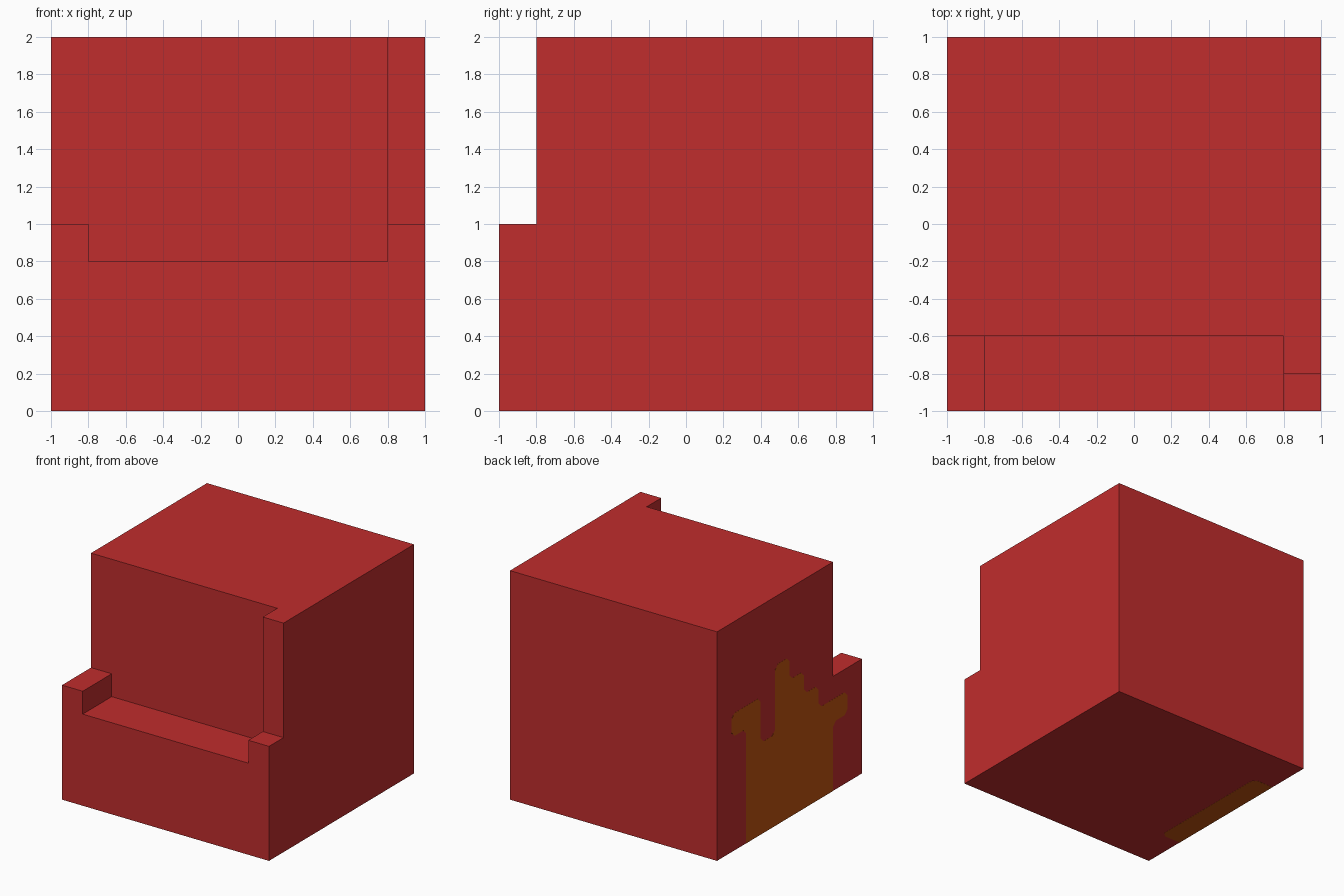
import bpy
import bmesh
from mathutils import Vector

cube = bpy.data.objects.get("Cube")
if cube:
    bpy.data.objects.remove(cube, do_unlink=True)


def material(name, rgb):
    mat = bpy.data.materials.new(name)
    mat.use_nodes = True
    color = (*rgb, 1)
    mat.diffuse_color = color
    mat.node_tree.nodes["Principled BSDF"].inputs["Base Color"].default_value = color
    return mat


def finish(name, bm, mat=None):
    bmesh.ops.recalc_face_normals(bm, faces=bm.faces)
    mesh = bpy.data.meshes.new(name)
    bm.to_mesh(mesh)
    bm.free()
    if mat:
        mesh.materials.append(mat)
    obj = bpy.data.objects.new(name, mesh)
    bpy.context.collection.objects.link(obj)
    return obj


def box(name, low, high, mat=None):
    low, high = Vector(low), Vector(high)
    bm = bmesh.new()
    bmesh.ops.create_cube(bm, size=1)
    for v in bm.verts:
        v.co = (low + high) / 2 + v.co * (high - low)
    return finish(name, bm, mat)


def chamfer(points, keep, size=0.04):
    """Cut every corner of a closed outline except those on the keep rule."""
    result = []
    for i, p in enumerate(points):
        p = Vector(p)
        if keep(p):
            result.append(p)
            continue
        for q in (points[i - 1], points[(i + 1) % len(points)]):
            result.append(p + (Vector(q) - p).normalized() * size)
    return result


def plate(name, corners, depth, mat):
    bm = bmesh.new()
    face = bm.faces.new([bm.verts.new(c) for c in corners])
    new = bmesh.ops.extrude_face_region(bm, geom=[face])["geom"]
    verts = [g for g in new if isinstance(g, bmesh.types.BMVert)]
    bmesh.ops.translate(bm, verts=verts, vec=depth)
    return finish(name, bm, mat)


red = material("red", (0.53, 0.026, 0.026))
brown = material("orange_brown", (0.53, 0.088, 0.005))

# Main block with the stepped front carved away
body = box("stepped_block", (-1, -1, 0), (1, 1, 2), red)
cutters = [
    box("ledge_cutter", (-0.8, -1.5, 0.8), (0.8, -0.6, 2.5)),
    box("upper_front_cutter", (-1.5, -1.5, 1), (0.8, -0.6, 2.5)),
    box("corner_post_cutter", (0.5, -1.5, 1), (1.5, -0.8, 2.5)),
]
for cutter in cutters:
    mod = body.modifiers.new(cutter.name, "BOOLEAN")
    mod.operation = "DIFFERENCE"
    mod.solver = "EXACT"
    mod.object = cutter
bpy.context.view_layer.update()
carved = bpy.data.meshes.new_from_object(
    body.evaluated_get(bpy.context.evaluated_depsgraph_get()))
body.modifiers.clear()
body.data = carved
carved.materials.clear()
carved.materials.append(red)
for poly in carved.polygons:
    poly.material_index = 0
for cutter in cutters:
    bpy.data.objects.remove(cutter, do_unlink=True)

# Stepped patch on the side: (y, z) outline with softened corners
outline = [(0.6, 0), (0.6, 1), (0.8, 1), (0.8, 1.2), (0.4, 1.2), (0.4, 0.8),
           (0.2, 0.8), (0.2, 1.4), (0, 1.4), (0, 1.2), (-0.2, 1.2), (-0.2, 1),
           (-0.4, 1), (-0.4, 0.8), (-0.8, 0.8), (-0.8, 0.6), (-0.6, 0.6), (-0.6, 0)]
side = chamfer(outline, lambda p: p.y < 0.01)
plate("side_patch", [(-1.001, y, z) for y, z in side], (0.003, 0, 0), brown)

# Strip where the patch wraps under the block: (x, y) outline
strip = [(-1, -0.6), (-0.8, -0.6), (-0.8, 0.6), (-1, 0.6)]
under = chamfer(strip, lambda p: p.x < -0.9)
plate("underside_patch", [(x, y, -0.001) for x, y in under], (0, 0, 0.003), brown)
